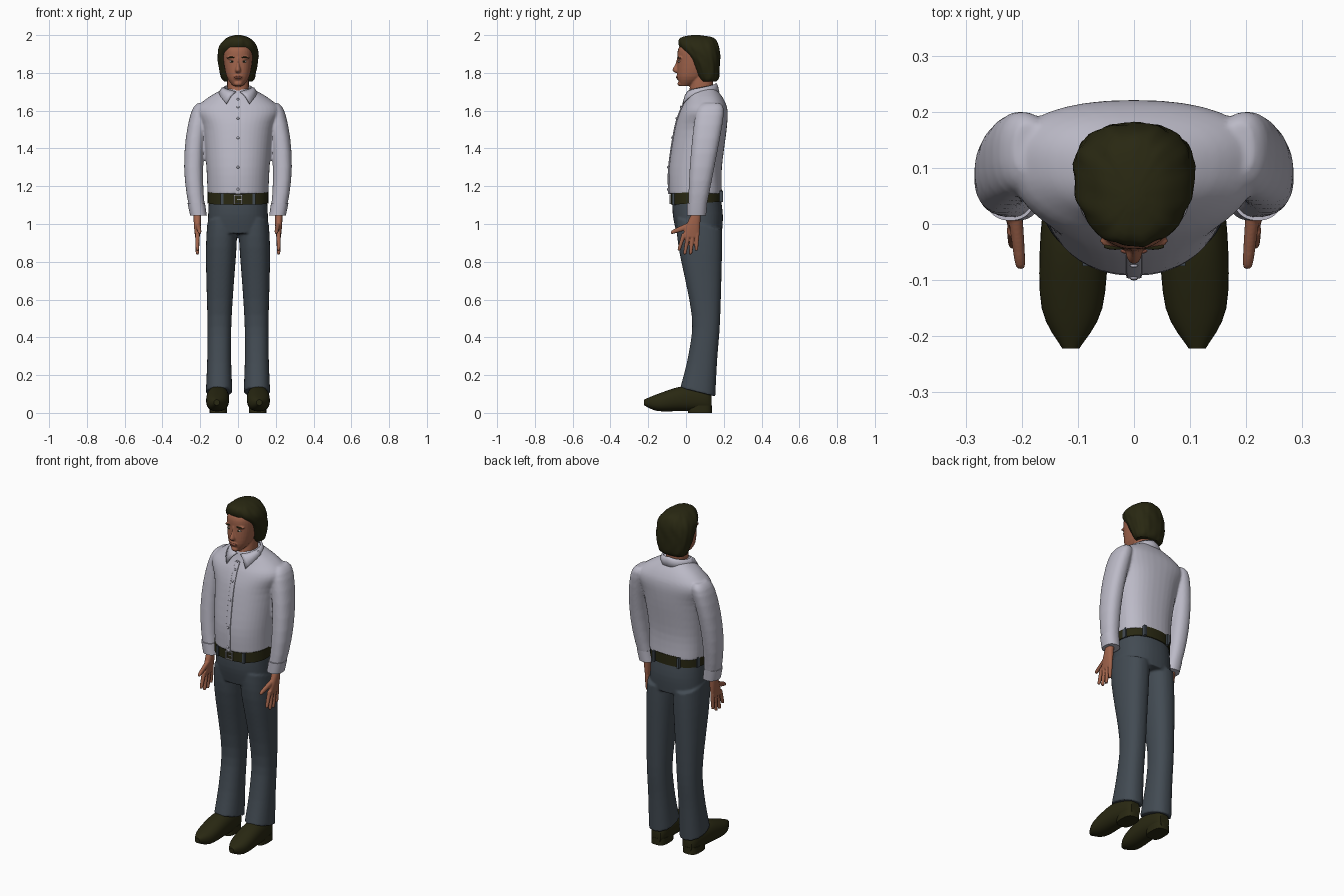
import bpy
import bmesh
from math import sin, cos, pi, tau, copysign
from mathutils import Matrix, Vector

if "Cube" in bpy.data.objects:
    bpy.data.objects.remove(bpy.data.objects["Cube"], do_unlink=True)

BOTH = (1, -1)


def material(name, red, green, blue):
    colour = (red, green, blue, 1)
    made = bpy.data.materials.new(name)
    made.use_nodes = True
    made.diffuse_color = colour
    made.node_tree.nodes["Principled BSDF"].inputs["Base Color"].default_value = colour
    return made


SHIRT = material("pale grey cloth", .5, .49, .57)
TROUSER = material("slate cloth", .055, .07, .086)
DARK = material("dark olive brown", .022, .021, .006)
SKIN = material("tan skin", .35, .125, .07)
LIP = material("lip brown", .25, .08, .05)
WHITE = material("eye white", .5, .45, .4)
METAL = material("grey metal", .3, .3, .3)


def smooth_rows(rows, steps=4):
    """Resample section rows along a smooth spline through them."""
    rows = [Vector(row) for row in rows]
    padded = [rows[0], *rows, rows[-1]]
    result = []
    for before, start, end, after in zip(padded, padded[1:], padded[2:], padded[3:]):
        leave, arrive = (end - before) / 2, (after - start) / 2
        for k in range(steps):
            t = k / steps
            ease = t * t * (3 - 2 * t)
            result.append(start.lerp(end, ease) + leave * t * (1 - t) ** 2 - arrive * t * t * (1 - t))
    return result + [rows[-1]]


def loft(bm, rows, x=lambda position: 0, along_y=False, n=32, power=2.3,
         slope=0, egg=0, ruffle=0, sides=(1,)):
    """Skin rounded sections. Each row is: position, half width, low edge, high edge."""
    for side in sides:
        rings = []
        for position, half_width, low, high in smooth_rows(rows):
            middle, half_depth, ring = (low + high) / 2, (high - low) / 2, []
            for i in range(n):
                angle = tau * i / n
                c, s = cos(angle), sin(angle)
                wave = 1 + ruffle * (sin(9 * angle + 3 * sin(30 * position)) + sin(17 * angle) / 2)
                across = half_width * wave * copysign(abs(c) ** (2 / power), c) * (1 + egg * s)
                offset = half_depth * wave * copysign(abs(s) ** (2 / power), s)
                u, v = side * (x(position) + across), middle + offset
                place = (u, position, v) if along_y else (u, v, position + slope * offset)
                ring.append(bm.verts.new(place))
            rings.append(ring)
        for lower, upper in zip(rings, rings[1:]):
            for i in range(n):
                bm.faces.new((lower[i - 1], lower[i], upper[i], upper[i - 1]))
        bm.faces.new(rings[0])
        bm.faces.new(rings[-1])


def ball(bm, centre, radii, sides=(1,)):
    for side in sides:
        place = Matrix.Translation((centre[0] * side, *centre[1:]))
        bmesh.ops.create_uvsphere(bm, u_segments=16, v_segments=10, radius=1,
                                  matrix=place @ Matrix.Diagonal((*radii, 1)))


def box(bm, centre, size):
    bmesh.ops.create_cube(bm, size=1, matrix=Matrix.Translation(centre) @ Matrix.Diagonal((*size, 1)))


def finish(name, bm, colour, voxel=0):
    """Make the object; a voxel size blends its pieces into one skin."""
    bmesh.ops.recalc_face_normals(bm, faces=bm.faces)
    for face in bm.faces:
        face.smooth = True
    for edge in bm.edges:
        edge.smooth = edge.calc_face_angle(0) < .8
    mesh = bpy.data.meshes.new(name)
    bm.to_mesh(mesh)
    bm.free()
    mesh.materials.append(colour)
    made = bpy.data.objects.new(name, mesh)
    bpy.context.collection.objects.link(made)
    if voxel:
        blend = made.modifiers.new("blend", "REMESH")
        blend.mode, blend.voxel_size, blend.use_smooth_shade = "VOXEL", voxel, True
        relax = made.modifiers.new("relax", "SMOOTH")
        relax.factor, relax.iterations = .5, 2
    return made


# Shirt: body and sleeves
torso = [(1.16, .16, -.09, .19), (1.3, .166, -.09, .19), (1.5, .185, -.06, .215),
         (1.6, .222, -.03, .22), (1.66, .17, 0, .2), (1.715, .08, .02, .16)]


def arm_x(z):
    return .235 - .4 * (z - 1.3) ** 2


bm = bmesh.new()
loft(bm, torso, n=40, egg=.12)
loft(bm, [(1.64, .025, .09, .18), (1.58, .048, .05, .2), (1.3, .05, .02, .15), (1.05, .04, .01, .1)],
     x=arm_x, sides=BOTH)
finish("shirt", bm, SHIRT, voxel=.007)

# Cuffs
bm = bmesh.new()
loft(bm, [(1.045, .044, .006, .106), (1.11, .046, .006, .112)], x=arm_x, sides=BOTH)
finish("cuffs", bm, SHIRT)

# Button placket and buttons down the chest
bm = bmesh.new()
loft(bm, [(z, .014, front - .005, front + .01) for z, width, front, back in torso[:-1]], n=16, power=6)
finish("placket", bm, SHIRT)
bm = bmesh.new()
for z, width, front, back in smooth_rows(torso[:-1])[1::3]:
    ball(bm, (0, front - .006, z), (.007, .004, .007))
finish("buttons", bm, SHIRT)

# Folded collar with two front points
bm = bmesh.new()
steps = 16
for side in BOTH:
    columns = []
    for i in range(steps + 1):
        t = i / steps
        up, down = .15 + (pi - .15) * t, .66 + (pi - .66) * t
        rise = min(1, 3 * t) ** .8
        top = Vector((side * .073 * sin(up), .083 - .075 * cos(up), 1.7 + .045 * t))
        low = Vector((side * .1 * sin(down), .072 - .112 * cos(down) - .01 * t, 1.635 + .06 * rise))
        fold = (top + low) / 2 + Vector((0, 0, .01))
        columns.append([bm.verts.new(place) for place in (top, fold, low)])
    for a, b in zip(columns, columns[1:]):
        for k in range(2):
            bm.faces.new((a[k], b[k], b[k + 1], a[k + 1]))
bmesh.ops.remove_doubles(bm, verts=bm.verts, dist=.001)
thickness = finish("collar", bm, SHIRT).modifiers.new("thickness", "SOLIDIFY")
thickness.thickness, thickness.offset = .007, 0

# Trousers: hips and two flared legs
bm = bmesh.new()
loft(bm, [(1.16, .152, -.07, .18), (1.05, .158, -.07, .195), (.95, .16, -.05, .19)], n=40)
loft(bm, [(1, .08, -.05, .19), (.85, .08, -.04, .19), (.5, .064, .03, .18), (.3, .063, .015, .165),
          (.11, .07, -.03, .155)], x=lambda z: .1 - .017 * z ** 3, slope=-.25, sides=BOTH)
finish("trousers", bm, TROUSER, voxel=.007)

# Belt, belt loops and buckle
bm = bmesh.new()
loft(bm, [(z, .161, -.08, .192) for z in (1.11, 1.17)], n=40, slope=.06)
finish("belt", bm, DARK)
bm = bmesh.new()
for side in BOTH:
    for x, y in ((.085, -.06), (.15, .1), (.08, .18)):
        box(bm, (side * x, y, 1.135 + .06 * y), (.014, .03, .06))
finish("belt_loops", bm, TROUSER)
bm = bmesh.new()
for side in BOTH:
    box(bm, (side * .02, -.082, 1.13), (.006, .012, .05))
    box(bm, (0, -.082, 1.13 + side * .022), (.046, .012, .006))
box(bm, (.008, -.083, 1.13), (.026, .008, .005))
finish("buckle", bm, METAL)

# Shoes with heels
bm = bmesh.new()
loft(bm, [(-.222, .015, .04, .07), (-.15, .054, .01, .1), (-.02, .06, .01, .14), (.1, .047, .01, .13),
          (.135, .03, .01, .1)], x=lambda y: .106 - .03 * y, along_y=True, sides=BOTH)
finish("shoes", bm, DARK)
bm = bmesh.new()
loft(bm, [(z, .046, .01, .137) for z in (0, .04)], x=lambda z: .104, power=3, sides=BOTH)
finish("heels", bm, DARK)

# Hands: palm, fingers and thumb
bm = bmesh.new()
loft(bm, [(1.07, .02, .035, .08), (1, .019, .005, .075), (.93, .012, -.02, .07)],
     x=lambda z: .215, sides=BOTH)
for i in range(4):
    root, tip = .023 * i - .01, .03 * i - .035
    end = .86 if i in (0, 3) else .84
    loft(bm, [(z, size, y - size, y + size) for z, y, size in
              ((.95, root, .012), (end + .01, tip, .009), (end, tip, .005))],
         x=lambda z: .215, n=14, sides=BOTH)
loft(bm, [(.04, .014, .98, 1.02), (-.06, .01, .95, .975), (-.08, .006, .948, .96)],
     x=lambda y: .21 + .1 * y, along_y=True, n=14, sides=BOTH)
finish("hands", bm, SKIN, voxel=.0035)

# Head: neck, skull, nose, chin, brow and mouth
bm = bmesh.new()
loft(bm, [(1.64, .05, 0, .15), (1.72, .057, .02, .145), (1.8, .056, .03, .14)])
loft(bm, [(1.73, .025, -.03, .02), (1.78, .06, -.045, .1), (1.87, .077, -.045, .15),
          (1.93, .076, -.04, .155), (1.98, .04, 0, .1)])
loft(bm, [(1.8, .013, -.055, 0), (1.815, .016, -.072, 0), (1.85, .008, -.055, 0), (1.88, .008, -.048, 0)])
ball(bm, (0, -.03, 1.743), (.022, .015, .014))
ball(bm, (.033, -.03, 1.88), (.028, .014, .008), BOTH)
ball(bm, (0, -.038, 1.778), (.026, .014, .016))
finish("head", bm, SKIN, voxel=.004)

# Face details
for name, colour, centre, radii in (
        ("eyes", WHITE, (.032, -.036, 1.86), (.014, .007, .006)),
        ("irises", DARK, (.032, -.041, 1.86), (.005, .004, .005)),
        ("eyebrows", DARK, (.034, -.04, 1.882), (.02, .006, .004)),
        ("lips", LIP, (.004, -.048, 1.777), (.02, .006, .006))):
    bm = bmesh.new()
    ball(bm, centre, radii, BOTH)
    finish(name, bm, colour)

# Hair with wavy locks
bm = bmesh.new()
loft(bm, [(1.755, .075, .08, .16), (1.78, .09, .06, .175), (1.87, .107, .015, .18),
          (1.94, .1, -.035, .175), (1.985, .06, -.03, .145), (2, .015, .03, .07)], n=72, ruffle=.018)
finish("hair", bm, DARK)
